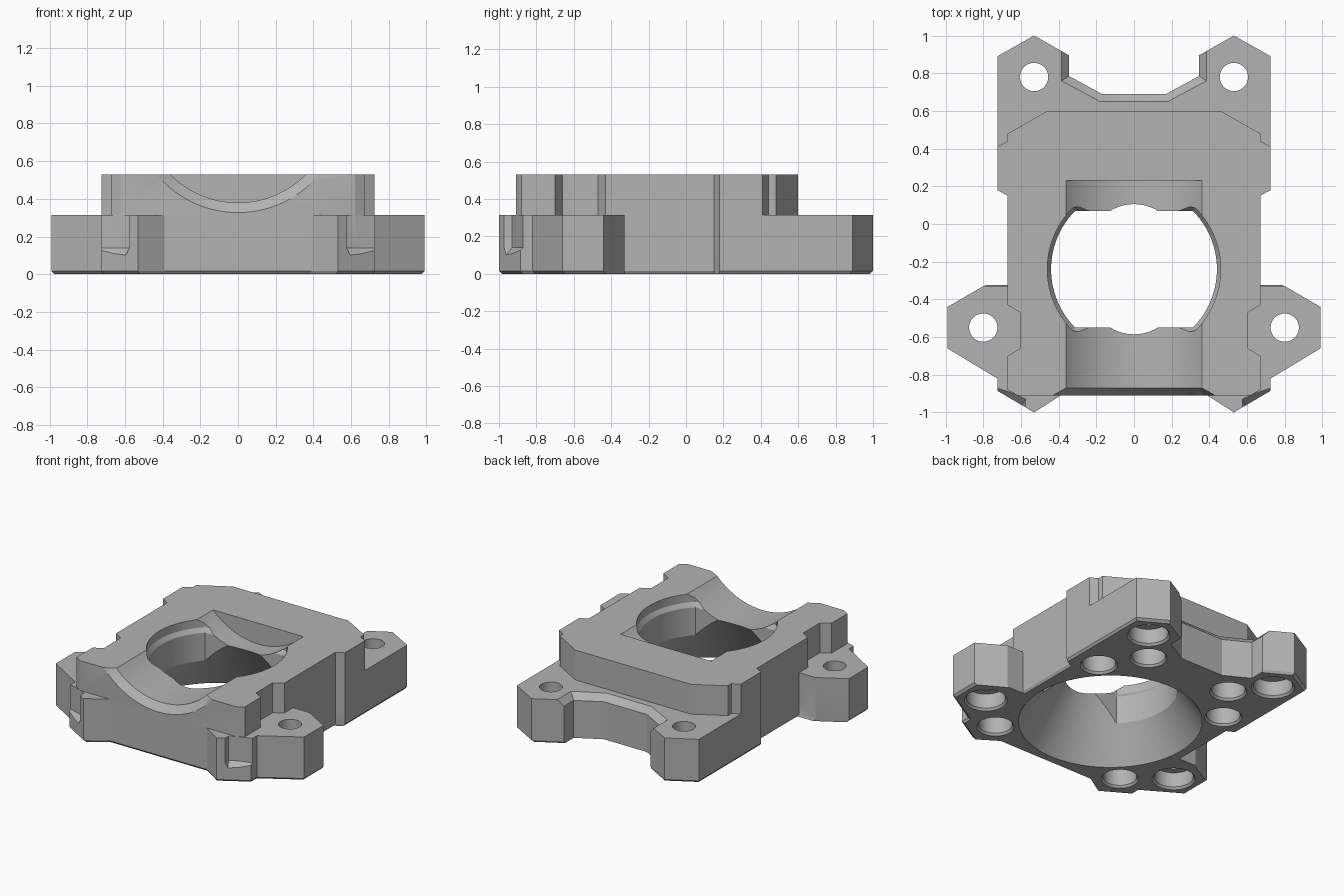
import bpy, bmesh, math
from mathutils import Matrix

cube = bpy.data.objects.get("Cube")
if cube:
    bpy.data.objects.remove(cube, do_unlink=True)

grey = bpy.data.materials.new("plain_grey")
grey.use_nodes = True
grey.diffuse_color = (0.45, 0.45, 0.45, 1)
grey.node_tree.nodes["Principled BSDF"].inputs["Base Color"].default_value = grey.diffuse_color


def mirrored(half):
    """Close a right-hand outline with its mirror image."""
    return half + [(-x, y) for x, y in reversed(half)]


def ring(x, y, r, n=48):
    return [(x + r * math.cos(2 * math.pi * i / n), y + r * math.sin(2 * math.pi * i / n)) for i in range(n)]


def loft(name, layers, matrix=None):
    """Solid through stacked outlines, given as (height, points)."""
    bm = bmesh.new()
    loops = [[bm.verts.new((x, y, z)) for x, y in pts] for z, pts in layers]
    for a, b in zip(loops, loops[1:]):
        for i in range(len(a)):
            j = (i + 1) % len(a)
            bm.faces.new((a[i], a[j], b[j], b[i]))
    bm.faces.new(loops[0][::-1])
    bm.faces.new(loops[-1])
    if matrix:
        bm.transform(matrix)
    bmesh.ops.recalc_face_normals(bm, faces=bm.faces)
    mesh = bpy.data.meshes.new(name)
    bm.to_mesh(mesh)
    bm.free()
    mesh.materials.append(grey)
    obj = bpy.data.objects.new(name, mesh)
    bpy.context.collection.objects.link(obj)
    return obj


def combine(target, other, operation="DIFFERENCE"):
    mod = target.modifiers.new(other.name, "BOOLEAN")
    mod.operation, mod.object, mod.solver = operation, other, "EXACT"
    bpy.context.view_layer.objects.active = target
    bpy.ops.object.modifier_apply(modifier=mod.name)
    bpy.data.objects.remove(other, do_unlink=True)


# Base plate with four ears and a bevelled underside
base = mirrored([(.345, .895), (.53, 1), (.725, .89), (.725, .18), (.67, .15), (.67, -.33), (.80, -.33),
                 (.99, -.44), (.99, -.66), (.725, -.82), (.725, -.885), (.53, -1), (.39, -.91)])
inset = [(x * .984, y * .984) for x, y in base]
housing = loft("bearing_housing", [(0, inset), (.016, base), (.315, base)])

# Raised block
block = mirrored([(.46, .60), (.67, .48), (.67, .44), (.725, .41), (.725, .18), (.67, .15), (.67, -.43),
                  (.605, -.47), (.605, -.66), (.67, -.70), (.67, -.88), (.62, -.91)])
combine(housing, loft("raised_block", [(.1, block), (.53, block)]), "UNION")

# Recess between the back ears, flared at the top
low = mirrored([(.345, 1.1), (.345, .785), (.17, .69)])
high = mirrored([(.385, 1.1), (.385, .76), (.18, .65)])
combine(housing, loft("back_recess", [(-.1, low), (.27, low), (.315, high), (.314 + .002, high)]))

# Round trough along the top, bevelled at the front
zc = .887
trough = loft("trough", [(-.23, ring(0, zc, .507, 128)), (.87, ring(0, zc, .507, 128)),
                         (.91, ring(0, zc, .56, 128)), (.95, ring(0, zc, .613, 128))],
              Matrix.Rotation(math.pi / 2, 4, "X"))
combine(housing, trough)

# Tapered bore from below
yc = -.24
combine(housing, loft("tapered_bore", [(-.02, ring(0, yc, .6134, 96)), (.40, ring(0, yc, .332, 96))]))


# Upper opening, round at the sides and flat at front and back
def opening(r, flat):
    return [(x, yc + max(-flat, min(flat, y))) for x, y in ring(0, 0, r, 96)]


combine(housing, loft("upper_opening", [(.1, opening(.44, .31)), (.44, opening(.44, .31)),
                                        (.47, opening(.46, .33)), (.6, opening(.46, .33))]))

for side in (1, -1):
    # Screw holes with counterbores
    for x, y in ((.53, .78), (.80, -.55)):
        combine(housing, loft("screw_hole", [(-.1, ring(side * x, y, .075)), (.4, ring(side * x, y, .075))]))
        combine(housing, loft("counterbore", [(-.01, ring(side * x, y, .15)), (.015, ring(side * x, y, .128)),
                                              (.12, ring(side * x, y, .128))]))
    # Blind pockets underneath
    for x, y in ((.53, -.775), (.53, .275), (.34, .552)):
        combine(housing, loft("magnet_pocket", [(-.01, ring(side * x, y, .13)), (.015, ring(side * x, y, .11)),
                                                (.2, ring(side * x, y, .11))]))
    # Corner notches with sloping floors on the front ears
    inner = [(.585, -1.1), (.575, -.93), (.64, -.90), (.76, -.86), (.9, -1.1)]
    outer = [(x + .03, y - .05) for x, y in inner]
    notch = [(z, [(side * x, y) for x, y in pts]) for z, pts in
             ((.08, outer), (.14, inner), (.32, inner), (.36, outer))]
    combine(housing, loft("corner_notch", notch))

bpy.context.view_layer.objects.active = housing
housing.select_set(True)
bpy.ops.object.shade_smooth_by_angle(angle=math.radians(25))
